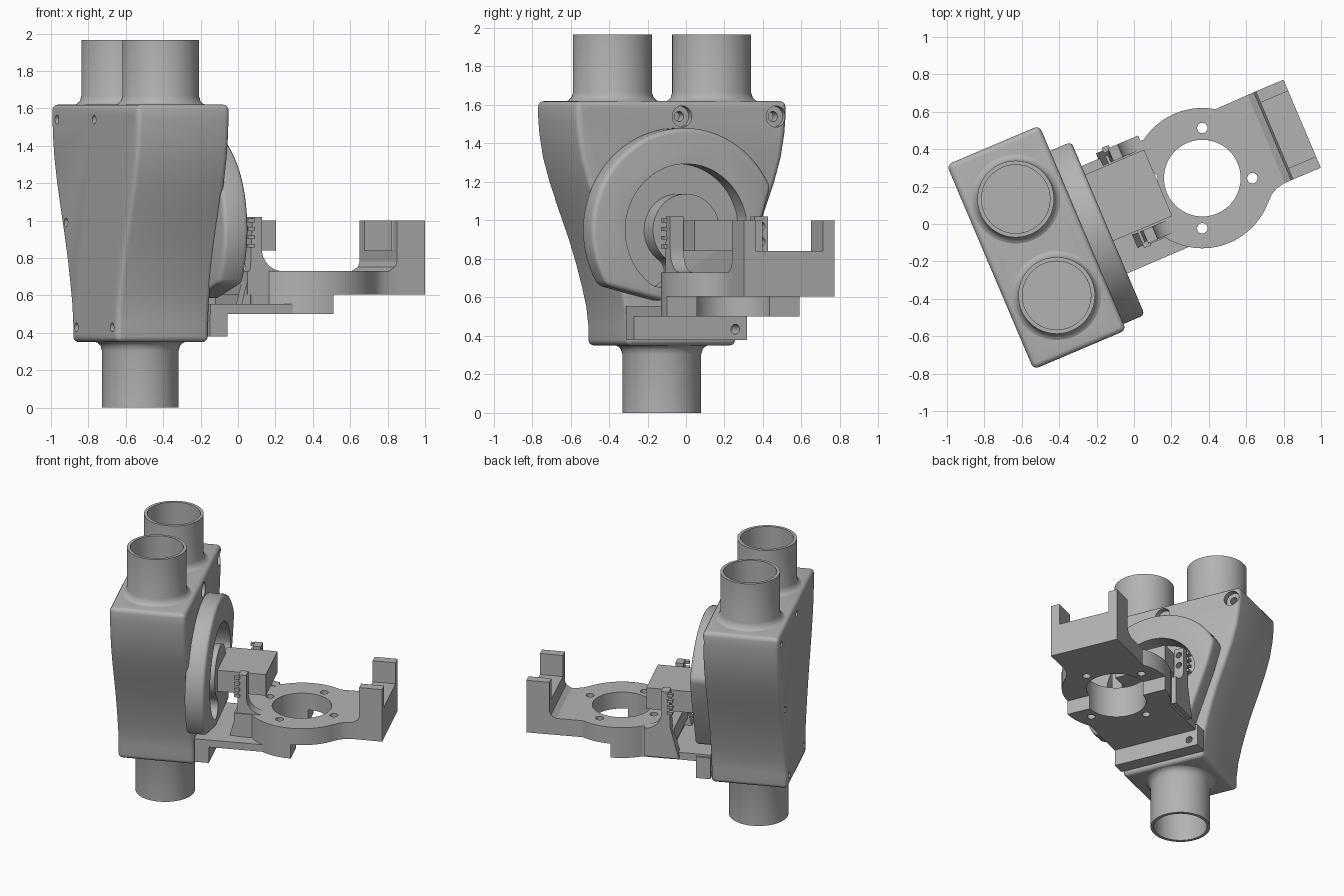
import bpy, bmesh, math
from mathutils import Vector

if "Cube" in bpy.data.objects:
    bpy.data.objects.remove(bpy.data.objects["Cube"], do_unlink=True)

TURN = math.radians(23)      # whole assembly is turned about z
MID = 0.088                  # middle of the housing across its width
TUBE_X = -0.53
RING = (0.06, 0.95)          # centre of the round boss (y, z)
HUB = (0.432, 0.083)         # centre of the arm ring (x, y)

grey = bpy.data.materials.new("plain grey")
grey.use_nodes = True
grey.diffuse_color = (0.45, 0.45, 0.45, 1)
grey.node_tree.nodes["Principled BSDF"].inputs["Base Color"].default_value = grey.diffuse_color


def finish(name, bm):
    bmesh.ops.recalc_face_normals(bm, faces=bm.faces)
    mesh = bpy.data.meshes.new(name)
    bm.to_mesh(mesh)
    bm.free()
    mesh.materials.append(grey)
    ob = bpy.data.objects.new(name, mesh)
    bpy.context.collection.objects.link(ob)
    return ob


def prism(name, pts, axis, lo, hi):
    """Extrude a flat outline along the x, y or z axis."""
    place = {"x": lambda a, b, h: (h, a, b),
             "y": lambda a, b, h: (a, h, b),
             "z": lambda a, b, h: (a, b, h)}[axis]
    bm = bmesh.new()
    low = [bm.verts.new(place(a, b, lo)) for a, b in pts]
    high = [bm.verts.new(place(a, b, hi)) for a, b in pts]
    bm.faces.new(low)
    bm.faces.new(high)
    for i in range(len(pts)):
        j = (i + 1) % len(pts)
        bm.faces.new((low[i], low[j], high[j], high[i]))
    return finish(name, bm)


def box(name, x0, x1, y0, y1, z0, z1):
    return prism(name, [(x0, y0), (x1, y0), (x1, y1), (x0, y1)], "z", z0, z1)


def arc(c, r, a0, a1, n=32):
    angles = [math.radians(a0 + (a1 - a0) * i / n) for i in range(n + 1)]
    return [(c[0] + r * math.cos(a), c[1] + r * math.sin(a)) for a in angles]


def rod(p, q, r, n=48):
    """Cylinder between two points."""
    p, q = Vector(p), Vector(q)
    bm = bmesh.new()
    bmesh.ops.create_cone(bm, cap_ends=True, segments=n, radius1=r, radius2=r, depth=(q - p).length)
    turn = (q - p).to_track_quat("Z", "Y")
    for v in bm.verts:
        v.co = turn @ v.co + (p + q) / 2
    return finish("cutter", bm)


def lathe(name, profile, x, y, n=64):
    """Spin a closed (radius, z) profile about a vertical axis."""
    bm = bmesh.new()
    rings = []
    for i in range(n):
        a = math.tau * i / n
        rings.append([bm.verts.new((x + r * math.cos(a), y + r * math.sin(a), z)) for r, z in profile])
    for i in range(n):
        a, b = rings[i], rings[(i + 1) % n]
        for k in range(len(profile)):
            m = (k + 1) % len(profile)
            bm.faces.new((a[k], a[m], b[m], b[k]))
    return finish(name, bm)


def apply(ob, mod):
    bpy.context.view_layer.objects.active = ob
    bpy.ops.object.modifier_apply(modifier=mod.name)


def bevel(ob, width, angle=40, segments=4):
    mod = ob.modifiers.new("bevel", "BEVEL")
    mod.width, mod.segments, mod.angle_limit = width, segments, math.radians(angle)
    apply(ob, mod)


def combine(ob, others, operation="DIFFERENCE"):
    for other in others:
        mod = ob.modifiers.new("bool", "BOOLEAN")
        mod.operation, mod.solver, mod.object = operation, "EXACT", other
        apply(ob, mod)
        bpy.data.objects.remove(other, do_unlink=True)


# Housing: S-curved funnel outline, rounded edges
half = [(0.31, 0.35), (0.31, 0.45), (0.322, 0.55), (0.345, 0.65), (0.378, 0.77), (0.42, 0.9),
        (0.476, 1.05), (0.53, 1.2), (0.567, 1.33), (0.587, 1.45), (0.594, 1.54), (0.594, 1.62)]
outline = [(MID + w, z) for w, z in half] + [(MID - w, z) for w, z in reversed(half)]
housing = prism("housing", outline, "x", -0.798, -0.26)
bevel(housing, 0.03)

# Bores through the housing
bores = [rod((TUBE_X, 0.37, 1.3), (TUBE_X, 0.37, 1.8), 0.183),
         rod((TUBE_X, -0.19, 1.2), (TUBE_X, -0.19, 1.8), 0.183),
         rod((TUBE_X, 0.39, 1.45), (TUBE_X, MID, 0.45), 0.17),
         rod((TUBE_X, MID, 0.2), (TUBE_X, MID, 0.62), 0.183)]
# Back screw holes and countersunk front screw holes
for dy, z in [(0.51, 1.54), (0, 1.54), (-0.51, 1.54), (0.385, 0.99), (-0.385, 0.99), (0.245, 0.43), (-0.245, 0.43)]:
    bores.append(rod((-0.9, MID + dy, z), (-0.75, MID + dy, z), 0.024, 20))
for dy in (-0.53, 0, 0.53):
    bores.append(rod((-0.3, MID + dy, 1.54), (-0.2, MID + dy, 1.54), 0.055, 28))
    bores.append(rod((-0.36, MID + dy, 1.54), (-0.2, MID + dy, 1.54), 0.026, 20))
combine(housing, bores)

# Pipe stubs with a flared root
flare = [(0.183, 0), (0.25, 0), (0.228, 0.009), (0.213, 0.024), (0.205, 0.05), (0.205, 0.35), (0.183, 0.35)]
for name, y in (("inlet_pipe_left", 0.37), ("inlet_pipe_right", -0.19)):
    lathe(name, [(r, 1.615 + z) for r, z in flare], TUBE_X, y)
lathe("outlet_pipe", [(r, 0.355 - z * 0.355 / 0.35) for r, z in flare], TUBE_X, MID)

# Round boss with a curved slot
boss = prism("round_boss", arc(RING, 0.53, 213, 25, 64) + [(0.49, 1.0), (0.34, 0.6), (-0.08, 0.585)],
             "x", -0.28, -0.137)
bevel(boss, 0.025, 30)
mid_r, slot_w = 0.266, 0.078
start, end = arc(RING, mid_r, 235, 12, 1)
slot = (arc(RING, mid_r + slot_w, 235, 12, 48) + arc(end, slot_w, 12, -168, 12)[1:-1]
        + arc(RING, mid_r - slot_w, 12, 235, 48) + arc(start, slot_w, 415, 235, 12)[1:-1])
combine(boss, [prism("cutter", slot, "x", -0.255, 0)])

# Motor block
box("motor_block", -0.15, 0.205, -0.04, 0.345, 0.84, 1.0)

# Arm plate: ring, neck and straight end
plate = prism("arm_plate", [(0.0, 0.395)] + arc(HUB, 0.375, 123.7, 56.3) + [(0.9, 0.398), (0.9, -0.113),
              (0.83, -0.113), (0.78, -0.122), (0.74, -0.142)] + arc(HUB, 0.375, -45, -145) + [(0.0, -0.132)],
              "z", 0.605, 0.73)
# Half-round skirt and mounting foot below it
skirt = prism("skirt", arc(HUB, 0.375, 90, 123.7) + [(0.02, 0.395), (0.02, -0.132)]
              + arc(HUB, 0.375, 215, 270), "z", 0.5, 0.62)
foot = prism("foot", arc(HUB, 0.37, 90, 123) + [(-0.258, 0.395), (-0.258, -0.23)]
             + arc(HUB, 0.37, 237, 270), "z", 0.501, 0.555)
combine(plate, [skirt, foot], "UNION")
holes = [rod((*HUB, 0.4), (*HUB, 0.9), 0.205, 64)]
for k in range(4):
    a = k * math.pi / 2 - TURN
    x, y = HUB[0] + 0.268 * math.cos(a), HUB[1] + 0.268 * math.sin(a)
    holes.append(rod((x, y, 0.4), (x, y, 0.9), 0.028, 24))
combine(plate, holes)

# Mounting flange
flange = box("mounting_flange", -0.258, -0.157, -0.228, 0.41, 0.38, 0.54)
combine(flange, [rod((-0.3, y, 0.435), (-0.1, y, 0.435), 0.025, 20) for y in (-0.15, 0.345)])

# Motor brackets: upright with curved gusset, clip holes and ridges
for side, y0, y1 in (("right", -0.125, -0.05), ("left", 0.352, 0.427)):
    web = [(-0.04, 0.52), (0.02, 0.75), (0.03, 1.02), (0.085, 1.02), (0.085, 0.86)]
    web += arc((0.205, 0.85), 0.12, 180, 270, 10) + [(0.205, 0.52)]
    post = prism("motor_bracket_" + side, web, "y", y0, y1)
    mid = (y0 + y1) / 2
    combine(post, [rod((0.0, mid, z), (0.2, mid, z), 0.022, 20) for z in (0.89, 0.97)])
    outer = y0 if side == "right" else y1
    for i in range(4):
        z = 0.855 + i * 0.045
        box(f"bracket_ridge_{side}_{i + 1}", 0.0, 0.04, outer - 0.015, outer + 0.015, z, z + 0.02)

# Cradle at the end of the arm
prism("end_cradle", [(-0.113, 0.605), (0.398, 0.605), (0.398, 1.0), (0.333, 1.0), (0.333, 0.84),
                     (-0.048, 0.84), (-0.048, 1.0), (-0.113, 1.0)], "x", 0.876, 1.037)
prism("cradle_fillet", [(0.82, 0.725), (0.88, 0.725), (0.88, 0.79), (0.865, 0.752)], "y", -0.113, 0.398)

# Smooth shading and final turn
for ob in bpy.context.scene.objects:
    if ob.type == "MESH" and ob.data.materials and ob.data.materials[0] == grey:
        ob.rotation_euler.z = TURN
        bpy.ops.object.select_all(action="DESELECT")
        ob.select_set(True)
        bpy.context.view_layer.objects.active = ob
        bpy.ops.object.shade_smooth_by_angle(angle=math.radians(32))
